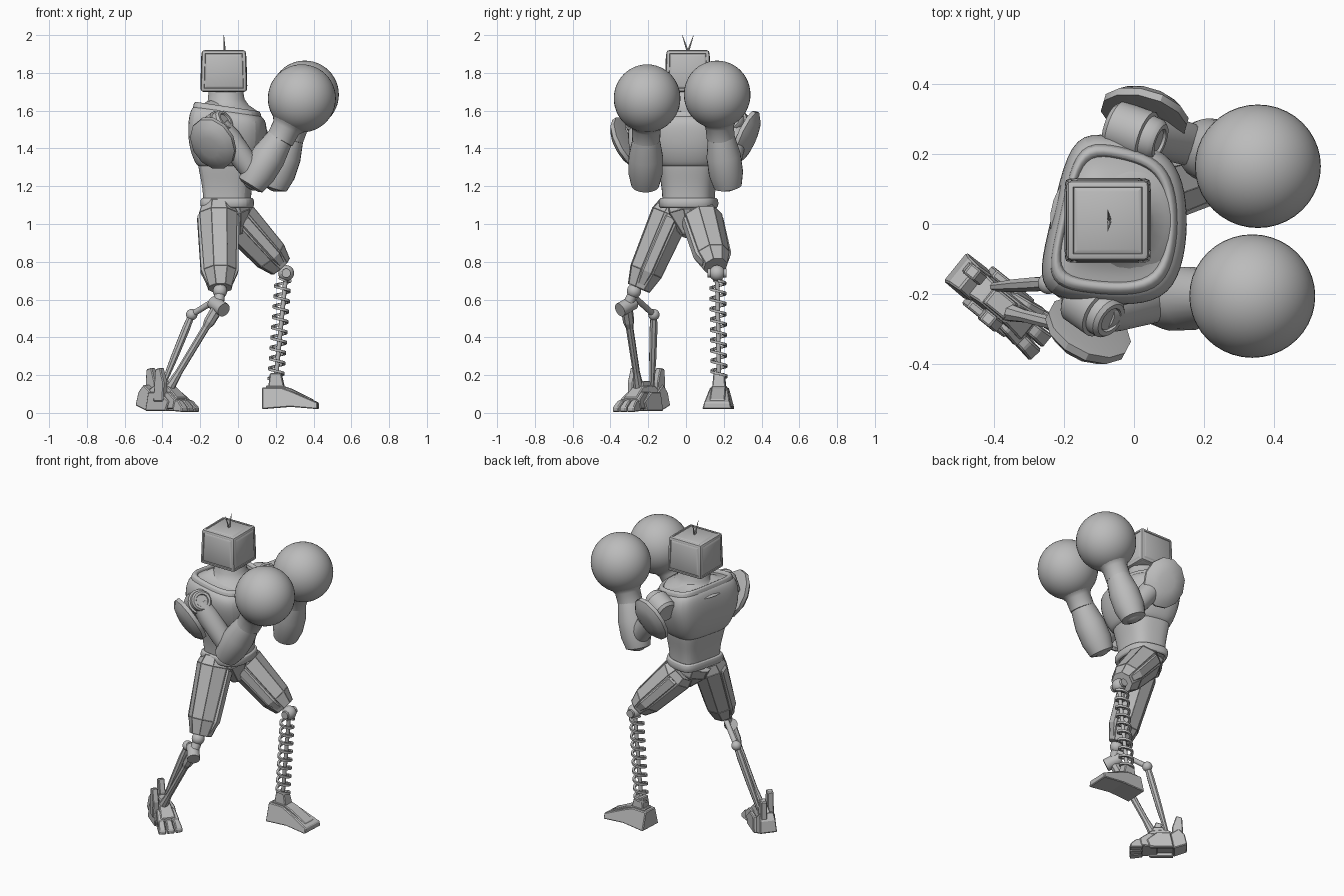
import bpy, bmesh, math
from mathutils import Vector, Matrix

cube = bpy.data.objects.get("Cube")
if cube:
    bpy.data.objects.remove(cube)

grey = bpy.data.materials.new("plain grey")
grey.use_nodes = True
grey.diffuse_color = (0.5, 0.5, 0.5, 1)
grey.node_tree.nodes["Principled BSDF"].inputs["Base Color"].default_value = (0.5, 0.5, 0.5, 1)


def finish(name, bm, angle=35):
    """Turn a bmesh into an object, smooth below the given angle."""
    bmesh.ops.recalc_face_normals(bm, faces=bm.faces)
    mesh = bpy.data.meshes.new(name)
    bm.to_mesh(mesh)
    bm.free()
    mesh.materials.append(grey)
    if angle:
        mesh.shade_smooth()
        mesh.set_sharp_from_angle(angle=math.radians(angle))
    obj = bpy.data.objects.new(name, mesh)
    bpy.context.collection.objects.link(obj)
    return obj


def skin(bm, rings, closed=False):
    """Bridge rings of points with quads; cap the ends unless closed."""
    loops = [[bm.verts.new(p) for p in ring] for ring in rings]
    n = len(loops[0])
    sides = []
    pairs = list(zip(loops, loops[1:])) + ([(loops[-1], loops[0])] if closed else [])
    for a, b in pairs:
        for i in range(n):
            j = (i + 1) % n
            sides.append(bm.faces.new((a[i], a[j], b[j], b[i])))
    if not closed:
        bm.faces.new(loops[0][::-1])
        bm.faces.new(loops[-1])
    return sides


def turned(name, a, b, profile, sides=24, flat=(1, 1), angle=35, inset=0):
    """Solid of (fraction, radius) steps around the line from a to b."""
    a, b = Vector(a), Vector(b)
    rot = (b - a).to_track_quat('Z', 'Y')
    rings = []
    for t, r in profile:
        ring = []
        for i in range(sides):
            w = math.tau * (i + 0.5) / sides
            ring.append(a.lerp(b, t) + rot @ Vector((math.cos(w) * r * flat[0], math.sin(w) * r * flat[1], 0)))
        rings.append(ring)
    bm = bmesh.new()
    faces = skin(bm, rings)
    if inset:
        bmesh.ops.recalc_face_normals(bm, faces=bm.faces)
        bmesh.ops.inset_individual(bm, faces=faces, thickness=inset, depth=-inset * 0.6)
    return finish(name, bm, angle)


def rod(name, a, b, r, sides=12):
    return turned(name, a, b, [(0, r), (1, r)], sides)


def ball(name, centre, r, scale=(1, 1, 1)):
    bm = bmesh.new()
    bmesh.ops.create_uvsphere(bm, u_segments=40, v_segments=24, radius=r,
                              matrix=Matrix.Translation(centre) @ Matrix.Diagonal((*scale, 1)))
    return finish(name, bm, 60)


def prism(name, profile, width, place, taper=0.0):
    """Side profile (along, up) given a width, narrowing toward the top."""
    top = max(z for _, z in profile)
    rings = [[place @ Vector((u, s * width * (1 - taper * z / top), z)) for u, z in profile] for s in (-1, 1)]
    bm = bmesh.new()
    skin(bm, rings)
    obj = finish(name, bm, 0)
    mod = obj.modifiers.new("bevel", 'BEVEL')
    mod.width, mod.segments = .005, 1
    return obj


# Torso: one turned chest outline, scaled at each height, higher at the back where tilted
outline = [(.15, .03), (.13, .15), (.07, .215), (-.04, .245), (-.15, .26), (-.2, .17), (-.235, 0),
           (-.265, -.12), (-.25, -.2), (-.14, -.22), (0, -.23), (.1, -.2), (.14, -.1)]
mid = Vector((-0.06, 0.015))


def outline_ring(z, sx, sy, tilt=0.0):
    return [(mid.x + (x - mid.x) * sx, mid.y + (y - mid.y) * sy, z - (x - mid.x) * sx * tilt) for x, y in outline]


def torso(name, steps, closed=False):
    bm = bmesh.new()
    skin(bm, [outline_ring(*s) for s in steps], closed)
    mod = finish(name, bm, 50).modifiers.new("round", 'SUBSURF')
    mod.levels = mod.render_levels = 2


torso("chest", [(1.3, .5, .55), (1.3, .74, .66), (1.32, .84, .76), (1.4, 1, .93), (1.5, 1.04, 1.04),
                (1.57, 1, 1.01, .1), (1.6, .88, .9, .15), (1.605, .78, .8, .15), (1.61, .68, .62, .15),
                (1.635, .52, .42, .15), (1.65, .38, .3, .1)])
torso("collar", [(1.56, .92, .93, .15), (1.622, .89, .9, .15), (1.627, .76, .76, .15), (1.57, .72, .72, .15)], True)
torso("abdomen", [(1.09, .5, .5), (1.09, .62, .58), (1.12, .62, .58), (1.2, .65, .6), (1.28, .74, .67),
                  (1.36, .8, .72), (1.36, .5, .5)])
torso("belt", [(1.082, .58, .55), (1.082, .71, .67), (1.14, .71, .67), (1.14, .58, .55)], True)
turned("neck", (-.06, .01, 1.58), (-.065, .01, 1.72), [(0, .18), (.15, .152), (.32, .12), (.55, .098), (1, .09)],
       28, angle=60)
turned("pelvis", (-.065, .01, 1.1), (-.01, .02, .94), [(0, .125), (.35, .12), (1, .045)], 8, angle=0, inset=.004)

# Head: chamfered box with a rimmed panel on every side
bm = bmesh.new()
bmesh.ops.create_cube(bm, size=1, matrix=Matrix.Translation((-.075, .01, 1.81)) @ Matrix.Diagonal((.246, .24, .22, 1)))
for v in bm.verts:
    if v.co.z > 1.81:
        v.co.x = -.075 + (v.co.x + .075) * .95
        v.co.y = .01 + (v.co.y - .01) * .95
bmesh.ops.bevel(bm, geom=bm.edges[:], offset=.014, segments=2, affect='EDGES', profile=.5)
panels = [f for f in bm.faces if f.calc_area() > .02]
bmesh.ops.inset_individual(bm, faces=panels, thickness=.006, depth=0)
bmesh.ops.inset_individual(bm, faces=panels, thickness=.003, depth=-.004)
bmesh.ops.inset_individual(bm, faces=panels, thickness=.016, depth=.006)
finish("head", bm, 30)
for side, y in (("left", .04), ("right", -.02)):
    turned(side + "_antenna", (-.07, .01, 1.91), (-.075, y, 2.0), [(0, .006), (.5, .004), (1, .001)], 6)

# Arms: shoulder drum, tilted pad, upper arm, forearm and round glove
arms = {
    "left": dict(drum=((-.065, .285, 1.51), (.075, .235, 1.56)), pad=((.027, .3, 1.465), (.043, .355, 1.44)),
                 top=(0, .27, 1.53), elbow=(.205, .215, 1.245), wrist=(.29, .18, 1.5), glove=(.354, .165, 1.685)),
    "right": dict(drum=((-.165, -.205, 1.475), (-.065, -.275, 1.555)), pad=((-.125, -.292, 1.435), (-.153, -.345, 1.403)),
                  top=(-.1, -.25, 1.52), elbow=(.095, -.215, 1.25), wrist=(.245, -.21, 1.49), glove=(.338, -.206, 1.665)),
}
for side, p in arms.items():
    turned(side + "_shoulder_drum", *p["drum"], [(0, .06), (.1, .075), (.72, .075), (.74, .064), (.92, .062), (1, .052),
                                                 (1, .038), (.95, .035)], 24)
    turned(side + "_shoulder_pad", *p["pad"], [(0, .12), (.05, .152), (.4, .152), (.8, .115), (1, .06)], 12, (.84, 1), 30)
    turned(side + "_upper_arm", p["top"], p["elbow"], [(0, .055), (.25, .066), (.7, .062), (1, .055)], 20)
    elbow, wrist = Vector(p["elbow"]), Vector(p["wrist"])
    ball(side + "_elbow", elbow, .074)
    turned(side + "_forearm", elbow - (wrist - elbow) * .22, wrist,
           [(0, .05), (.03, .074), (.25, .091), (.55, .091), (.9, .07), (1, .064)], 24)
    turned(side + "_glove_cuff", wrist, p["glove"], [(-.28, .06), (-.25, .074), (.1, .076), (.2, .088), (.5, .14)],
           28, angle=50)
    ball(side + "_glove", p["glove"], .18, (1, .98, 1))

# Thighs: long faceted armour panels, with a raised outer plate
thighs = {"left": ((-.035, .075, 1.06), (.225, .157, .775)), "right": ((-.108, -.06, 1.1), (-.095, -.25, .66))}
for side, (a, b) in thighs.items():
    turned(side + "_thigh", a, b, [(0, .09), (.12, .11), (.8, .094), (1, .066)], 8, angle=0, inset=.003)
    turned(side + "_thigh_plate", a, b, [(.08, .09), (.15, .113), (.8, .102), (.95, .07)], 8, (1.05, .55), 0)

# Left lower leg: knee ball, coil spring on a core rod, block foot
knee, ankle = Vector((.255, .165, .74)), Vector((.2, .175, .18))
ball("left_knee", knee, .042)
turned("left_knee_pin", knee + Vector((0, -.05, 0)), knee + Vector((0, .05, 0)), [(0, .024), (1, .024)], 12)
top = Vector((.238, .168, .7))
rod("spring_core", knee, ankle, .012)
rod("spring_top_cap", knee, top, .026)
turns, steps = 9.5, 20
bm = bmesh.new()
rings = []
for i in range(int(turns * steps) + 1):
    w, t = math.tau * i / steps, i / (turns * steps)
    out = Vector((math.cos(w), math.sin(w), 0))
    c = top.lerp(ankle, t)
    rings.append([c + out * (.038 + dr) + Vector((0, 0, dz)) for dr, dz in
                  ((-.007, -.007), (.007, -.007), (.007, .007), (-.007, .007))])
skin(bm, rings)
finish("spring", bm, 40)
place = Matrix.Translation((.2, .176, .02)) @ Matrix.Rotation(math.radians(-3), 4, 'Z')
prism("left_foot", [(-.07, 0), (.08, .012), (.225, 0), (.225, .035), (.085, .095), (.03, .115), (-.07, .115)], .078, place, .4)
prism("left_foot_plate", [(-.05, .09), (.2, .03), (.2, .05), (.085, .108), (.03, .125), (-.05, .125)], .042, place, .1)
prism("left_ankle", [(-.04, .1), (.05, .1), (.03, .19), (-.03, .19)], .045, place, .35)

# Right lower leg: linked thin struts
joint, block, heel = (-.245, -.17, .52), (-.105, -.315, .56), (-.4, -.18, .14)
ball("right_knee", (-.095, -.275, .645), .038)
rod("knee_link", (-.095, -.275, .64), block, .028)
rod("knee_drum", (-.075, -.35, .545), (-.13, -.28, .585), .038, 16)
turned("front_strut", block, (-.365, -.25, .13), [(0, .032), (.18, .03), (.25, .02), (.8, .019), (1, .028)], 8, angle=0)
rod("rear_link", (-.1, -.27, .61), joint, .016)
ball("rear_joint", joint, .03)
turned("rear_strut", joint, heel, [(0, .018), (.2, .022), (.6, .02), (1, .013)], 8, angle=0)

# Right foot: segmented blocks with clawed toes and upright fins
foot = Matrix.Translation((-.372, -.235, .01)) @ Matrix.Rotation(math.radians(-39), 4, 'Z')
prism("right_instep", [(-.12, .02), (.08, .02), (.1, .07), (.03, .13), (-.06, .14), (-.12, .1)], .056, foot, .4)
prism("right_ankle", [(-.07, .08), (.05, .08), (.02, .16), (-.05, .16)], .04, foot, .3)
prism("heel_block", [(-.18, .03), (-.1, 0), (-.08, .1), (-.13, .14), (-.165, .1)], .055, foot, .2)
for u, v in ((-.125, .02), (-.005, -.055)):
    prism("fin", [(-.035, .05), (.03, .05), (.035, .15), (.01, .23), (-.025, .22)], .02,
          foot @ Matrix.Translation((u, v, 0)), .1)
for s in (-1, 1):
    prism("side_plate", [(-.1, 0), (.04, 0), (.06, .05), (0, .1), (-.08, .1)], .014,
          foot @ Matrix.Translation((0, s * .056, 0)), .1)
for i in (-1, 0, 1):
    toe = foot @ Matrix.Translation((.045, i * .036, 0)) @ Matrix.Rotation(i * .14, 4, 'Z')
    prism("toe_base", [(-.05, .01), (.05, .01), (.06, .06), (.01, .1), (-.05, .1)], .026, toe, .2)
    prism("toe_claw", [(.04, 0), (.115, -.005), (.115, .02), (.08, .055), (.04, .065)], .023, toe, .25)
